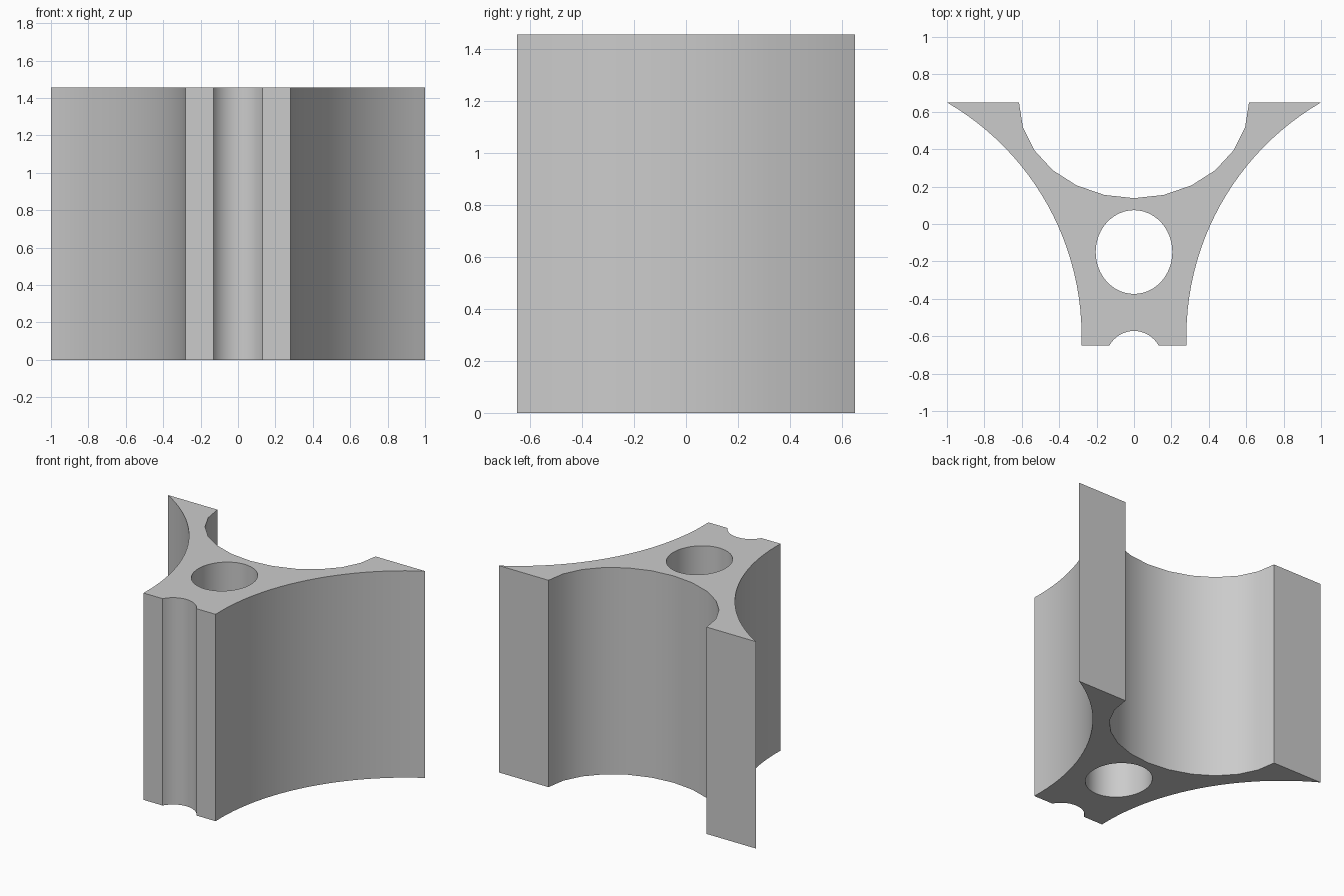
import bpy, bmesh
from math import sin, cos, asin, pi, radians
from mathutils import Vector

default = bpy.data.objects.get("Cube")
if default:
    bpy.data.objects.remove(default)

HEIGHT = 1.455
HALF_DEPTH = 0.65


def arc(cx, cy, rx, ry, start, end, steps):
    """Points along an elliptical arc, ends included."""
    angles = [start + (end - start) * i / steps for i in range(steps + 1)]
    return [(cx + rx * cos(a), cy + ry * sin(a)) for a in angles]


# Right half of the outline, from the front notch round to the back cradle
notch_r, notch_y = 0.15, -0.722
notch_end = asin((-HALF_DEPTH - notch_y) / notch_r)
notch = arc(0, notch_y, notch_r, notch_r, pi / 2, notch_end, 8)

flank_r, flank_y = 1.445, -0.6
flank_start = pi - asin((-HALF_DEPTH - flank_y) / flank_r)
flank_end = pi - asin((HALF_DEPTH - flank_y) / flank_r)
flank = arc(0.28 + flank_r, flank_y, flank_r, flank_r, flank_start, flank_end, 24)

cradle = arc(0, HALF_DEPTH, 0.615, 0.512, 0, -pi / 2, 6)

half = notch + flank + cradle
outline = half + [(-x, y) for x, y in half[-2:0:-1]]
hole = arc(0, -0.15, 0.205, 0.224, 0, 2 * pi, 48)[:-1]

# Fill the profile around the hole and extrude it upward
bm = bmesh.new()
edges = []
for loop in (outline, hole):
    verts = [bm.verts.new((x, y, 0)) for x, y in loop]
    edges += [bm.edges.new((v, verts[i - 1])) for i, v in enumerate(verts)]
bmesh.ops.triangle_fill(bm, use_beauty=True, edges=edges)
result = bmesh.ops.extrude_face_region(bm, geom=bm.faces[:], use_keep_orig=True)
top = [g for g in result["geom"] if isinstance(g, bmesh.types.BMVert)]
bmesh.ops.translate(bm, verts=top, vec=Vector((0, 0, HEIGHT)))
bmesh.ops.recalc_face_normals(bm, faces=bm.faces[:])

mesh = bpy.data.meshes.new("curved_bracket")
bm.to_mesh(mesh)
bm.free()
bracket = bpy.data.objects.new("curved_bracket", mesh)
bpy.context.collection.objects.link(bracket)

# Plain grey
grey = bpy.data.materials.new("light_grey")
grey.use_nodes = True
colour = (0.6, 0.6, 0.6, 1)
grey.diffuse_color = colour
grey.node_tree.nodes["Principled BSDF"].inputs["Base Color"].default_value = colour
mesh.materials.append(grey)

# Smooth curved walls, sharp rims and corners
bpy.ops.object.select_all(action="DESELECT")
bracket.select_set(True)
bpy.context.view_layer.objects.active = bracket
bpy.ops.object.shade_smooth_by_angle(angle=radians(30))
